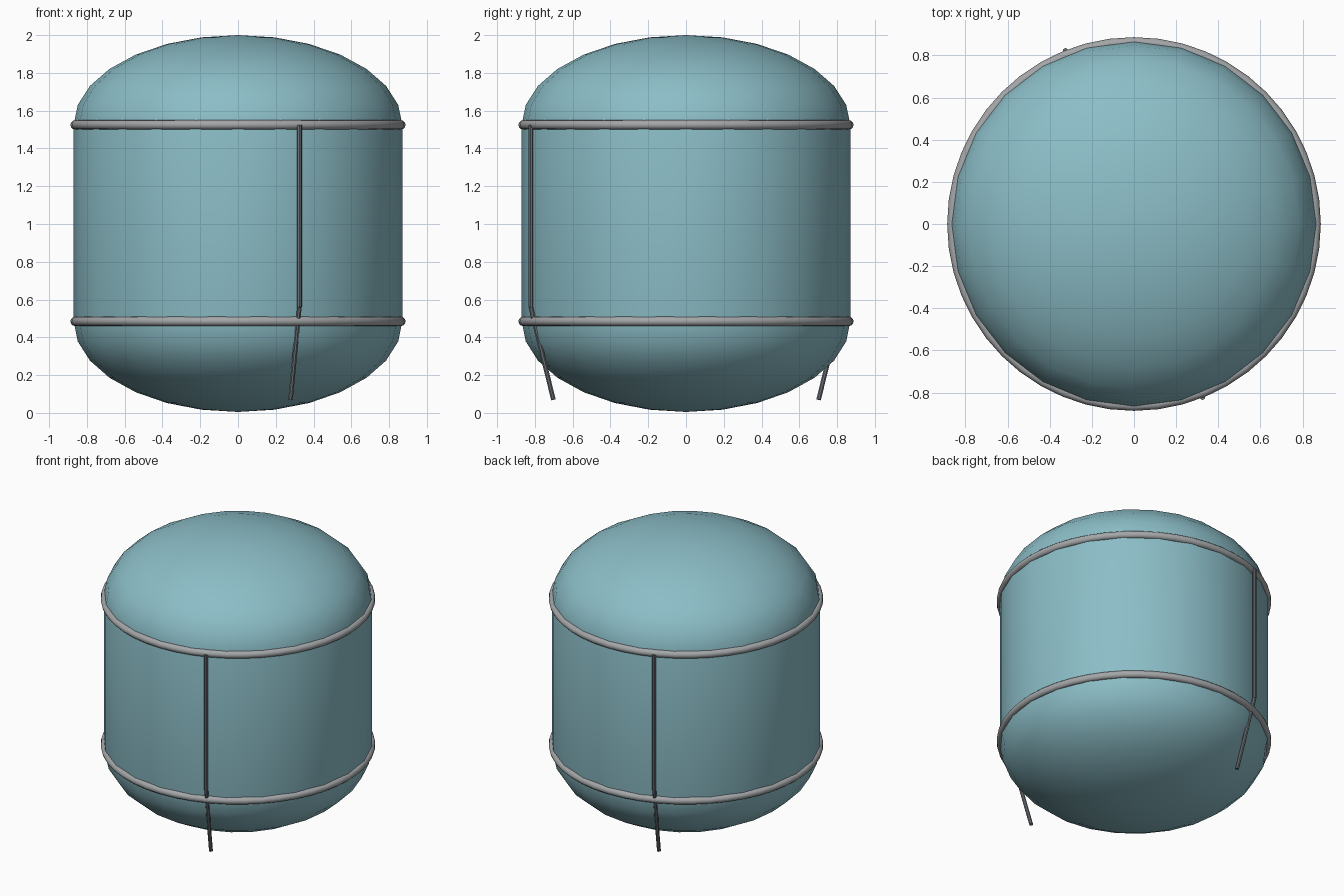
import bpy, bmesh
from math import sin, cos, pi, radians
from mathutils import Vector, Matrix

cube = bpy.data.objects.get("Cube")
if cube:
    bpy.data.objects.remove(cube, do_unlink=True)


def material(name, rgb):
    m = bpy.data.materials.new(name)
    m.use_nodes = True
    color = (*rgb, 1.0)
    m.diffuse_color = color
    m.node_tree.nodes["Principled BSDF"].inputs["Base Color"].default_value = color
    return m


TANK = material("pale teal", (0.26, 0.51, 0.57))
STEEL = material("light grey", (0.37, 0.38, 0.39))
PIPE = material("dark slate grey", (0.16, 0.18, 0.20))


def finish(name, bm, mat):
    bmesh.ops.recalc_face_normals(bm, faces=bm.faces)
    mesh = bpy.data.meshes.new(name)
    bm.to_mesh(mesh)
    bm.free()
    mesh.materials.append(mat)
    obj = bpy.data.objects.new(name, mesh)
    bpy.context.collection.objects.link(obj)
    bpy.ops.object.select_all(action="DESELECT")
    obj.select_set(True)
    bpy.context.view_layer.objects.active = obj
    bpy.ops.object.shade_smooth_by_angle(angle=radians(40))
    return obj


def lathe(name, profile, sides, mat, closed=False):
    """Spin a list of (radius, height) points around the z axis."""
    bm = bmesh.new()
    verts = [bm.verts.new((r, 0, z)) for r, z in profile]
    edges = [bm.edges.new(pair) for pair in zip(verts, verts[1:])]
    if closed:
        edges.append(bm.edges.new((verts[-1], verts[0])))
    bmesh.ops.spin(bm, geom=verts + edges, cent=(0, 0, 0), axis=(0, 0, 1),
                   angle=2 * pi, steps=sides)
    bmesh.ops.remove_doubles(bm, verts=bm.verts, dist=1e-4)
    return finish(name, bm, mat)


def rod(name, start, end, radius, mat):
    start, end = Vector(start), Vector(end)
    axis = end - start
    place = Matrix.Translation((start + end) / 2) @ axis.to_track_quat("Z", "Y").to_matrix().to_4x4()
    bm = bmesh.new()
    bmesh.ops.create_cone(bm, cap_ends=True, segments=8, radius1=radius,
                          radius2=radius, depth=axis.length, matrix=place)
    return finish(name, bm, mat)


# Tank: straight wall between two flattened domes
R, LOW, HIGH, BOTTOM, TOP, STEPS = 0.87, 0.485, 1.525, 0.005, 2.0, 7
angles = [i * pi / 2 / STEPS for i in range(STEPS + 1)]
lower = [(R * cos(a), LOW - (LOW - BOTTOM) * sin(a)) for a in reversed(angles)]
upper = [(R * cos(a), HIGH + (TOP - HIGH) * sin(a)) for a in angles]
lathe("tank_body", lower + upper, 24, TANK)

# Round bands over the dome seams
for name, z in (("lower_band", LOW), ("upper_band", HIGH)):
    ring = [(0.862 + 0.025 * cos(i * pi / 6), z + 0.025 * sin(i * pi / 6)) for i in range(12)]
    lathe(name, ring, 48, STEEL, closed=True)

# Thin pipes on opposite sides, bent inwards below the lower band
for side, s in (("front", 1), ("back", -1)):
    top, bend, foot = [(s * x, -s * y, z) for x, y, z in
                       ((0.325, 0.822, HIGH), (0.325, 0.822, 0.56), (0.278, 0.702, 0.07))]
    rod(side + "_pipe", top, bend, 0.013, PIPE)
    rod(side + "_pipe_foot", bend, foot, 0.013, PIPE)
